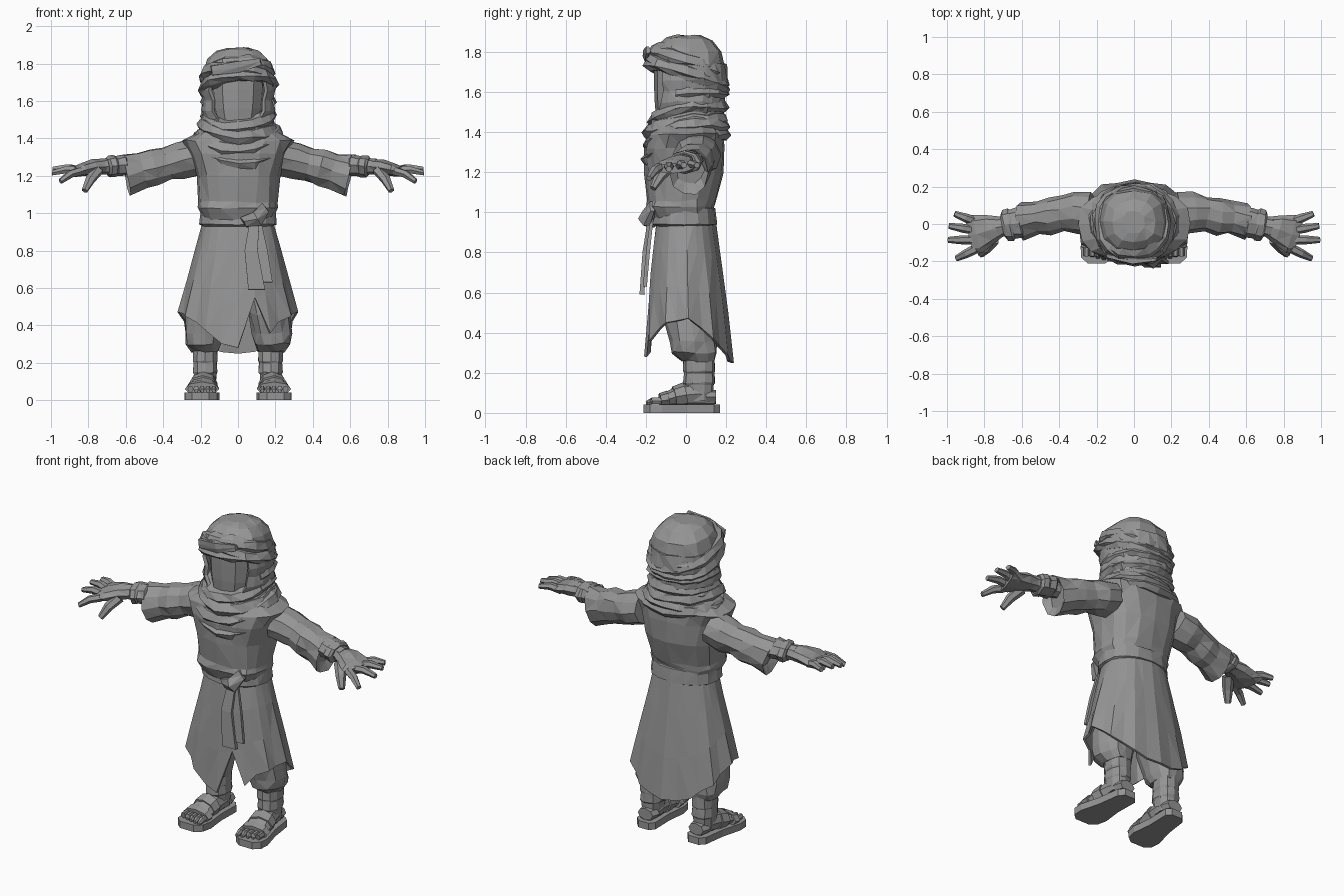
import bpy, bmesh, random
from math import sin, cos, pi, radians
from mathutils import Vector

random.seed(4)
if "Cube" in bpy.data.objects:
    bpy.data.objects.remove(bpy.data.objects["Cube"])

grey = bpy.data.materials.new("plain grey")
grey.use_nodes = True
grey.diffuse_color = (0.3, 0.3, 0.3, 1)
bsdf = grey.node_tree.nodes["Principled BSDF"]
bsdf.inputs["Base Color"].default_value = grey.diffuse_color
bsdf.inputs["Roughness"].default_value = 0.9


def loft(name, rings, closed=True, loop=False, caps=True, jitter=0, thick=0):
    """Skin a list of equal point rings; loop joins the last ring to the first."""
    bm = bmesh.new()
    shake = lambda: random.uniform(-jitter, jitter)
    rows = [[bm.verts.new(Vector(p) + Vector((shake(), shake(), shake()))) for p in r] for r in rings]
    n = len(rows[0])
    pairs = list(zip(rows, rows[1:])) + ([(rows[-1], rows[0])] if loop else [])
    for a, b in pairs:
        for i in range(n if closed else n - 1):
            j = (i + 1) % n
            bm.faces.new((a[i], a[j], b[j], b[i]))
    if caps and not loop:
        bm.faces.new(rows[0])
        bm.faces.new(rows[-1])
    if jitter:
        bmesh.ops.triangulate(bm, faces=[f for f in bm.faces if len(f.verts) == 4])
    bmesh.ops.recalc_face_normals(bm, faces=bm.faces)
    mesh = bpy.data.meshes.new(name)
    bm.to_mesh(mesh)
    bm.free()
    mesh.materials.append(grey)
    ob = bpy.data.objects.new(name, mesh)
    bpy.context.collection.objects.link(ob)
    if thick:
        mod = ob.modifiers.new("thickness", "SOLIDIFY")
        mod.thickness = thick
    return ob


def power(v, e):
    return abs(v) ** e * (1 if v > 0 else -1)


def around(a, rx, ry, e=1.0):
    """Point on a rounded oval; angle zero is the front, growing towards the left."""
    return power(sin(a), e) * rx, -power(cos(a), e) * ry


def oval(z, cy, rx, ry, n=14, e=1.0, tilt=0, cx=0):
    pts = [around(2 * pi * i / n, rx, ry, e) for i in range(n)]
    return [(cx + x, cy + y, z + tilt * y) for x, y in pts]


def tube(name, path, sizes, n=8, **kw):
    """Sections of half width and half height along a path, all facing one way."""
    path = [Vector(p) for p in path]
    d = (path[-1] - path[0]).normalized()
    side = d.cross(Vector((0, 0, 1)))
    side = side.normalized() if side.length > 0.5 else Vector((1, 0, 0))
    up = side.cross(d)
    off, k = (pi / 4, 1.41) if n == 4 else (0, 1)
    rings = []
    for c, (w, h) in zip(path, sizes):
        angles = [2 * pi * i / n + off for i in range(n)]
        rings.append([c + side * cos(a) * w * k + up * sin(a) * h * k for a in angles])
    return loft(name, rings, **kw)


def fold(name, zf, zb, cy, rx, ry, size, roll=0, n=18, e=0.9, ramp=1.5, jitter=0.008):
    """Cloth roll around the body, at height zf in front and zb behind."""
    rings = []
    for i in range(n):
        a = 2 * pi * i / n
        t = max(0, cos(a)) ** ramp if ramp else (cos(a) + 1) / 2
        z = zb + (zf - zb) * t + roll * sin(a)
        ring = []
        for dr, dz in ((-1, .9), (-.1, .6), (.35, -.2), (-.1, -.8), (-1, -.9)):
            x, y = around(a, rx + dr * size, ry + dr * size, e)
            ring.append((x, cy + y, z + dz * size))
        rings.append(ring)
    loft(name, rings, loop=True, jitter=jitter)


# Torso with a flared bodice hem
loft("torso", [oval(z, cy, rx, ry, 16, 0.8) for z, cy, rx, ry in (
    (.95, -.01, .18, .15), (1.03, -.03, .215, .17), (1.06, -.02, .21, .17), (1.2, -.01, .225, .195),
    (1.32, -.01, .26, .2), (1.39, 0, .3, .19), (1.43, 0, .22, .17))], jitter=0.006)

# Belt, knot and hanging sash ends
loft("belt", [oval(z, -.01, r, r - .042, 16, 0.9) for z, r in (
    (.93, .19), (.94, .207), (1.02, .2), (1.03, .18))], jitter=0.003)
tube("belt_knot", [(.03, -.175, .95), (.1, -.2, .97), (.15, -.165, 1.03)],
     [(.025, .03), (.04, .045), (.02, .03)], 6, jitter=0.006)
tube("sash_end_long", [(.09, -.18, .97), (.07, -.205, .8), (.1, -.22, .59)],
     [(.025, .01), (.035, .012), (.045, .012)], 4)
tube("sash_end_short", [(.1, -.17, .97), (.13, -.19, .8), (.15, -.205, .63)],
     [(.02, .008), (.028, .01), (.035, .01)], 4)

# Skirt with a pointed hem and a slit in front of the left leg
half = [.42, .45, .46, .47, .42, .37, .33, .29, .26]
hem = [.28, .55, .36] + half + [.25] + half[::-1] + [.37, .3]
skirt = []
for t, rx, ry in ((0, .185, .145), (.3, .225, .17), (.65, .268, .195), (1, .312, .217)):
    ring = []
    for i, low in enumerate(hem):
        x, y = around(2 * pi * i / len(hem), rx, ry, 0.9)
        pleat = 1 + 0.035 * t * (-1) ** i
        ring.append((x * pleat, y * pleat + .015 * t, .97 + (low - .97) * t))
    skirt.append(ring)
loft("skirt", skirt, caps=False, jitter=0.003, thick=0.014)

# Head, with the face set back in the hood
loft("head", [oval(z, cy, rx, ry, 12, 0.8) for z, cy, rx, ry in (
    (1.4, -.02, .09, .1), (1.48, -.02, .115, .13), (1.56, -.01, .135, .147),
    (1.66, 0, .145, .16), (1.76, 0, .15, .16))])

# Hood, open around the face
hood = []
for z, gap, rx, ry, cy in ((1.38, 22, .2, .185, 0), (1.46, 26, .195, .185, 0), (1.5, 36, .185, .18, .01),
                           (1.55, 42, .2, .185, .01), (1.6, 46, .19, .185, .015),
                           (1.66, 50, .2, .195, .015), (1.74, 50, .19, .19, .01)):
    start, n = radians(gap), 16
    arc = [start + (2 * pi - 2 * start) * i / n for i in range(n + 1)]
    hood.append([(x, y + cy, z) for x, y in (around(a, rx, ry, 0.9) for a in arc)])
loft("hood", hood, closed=False, caps=False, jitter=0.006, thick=0.02)

# Scarf folds draped over chest and shoulders
for i, (zf, zb, rx, ry) in enumerate(((1.46, 1.52, .19, .18), (1.41, 1.47, .205, .2),
                                      (1.34, 1.43, .225, .205), (1.27, 1.4, .24, .205))):
    fold("scarf_fold_%d" % (i + 1), zf, zb, 0, rx, ry, .045, roll=.012 * (-1) ** i)
for i, z in enumerate((1.6, 1.55)):
    loft("nape_fold_%d" % (i + 1), [
        [(x * k, y * k + .01, z + dz - .02 * i) for x, y in
         (around(radians(75 + 15 * j), .2, .2, 0.9) for j in range(15))]
        for k, dz in ((.9, .04), (1.03, -.01), (.92, -.03))],
        closed=False, caps=False, jitter=0.005, thick=0.01)

# Turban: crown and crossing wraps, lower at the back
loft("turban_crown", [oval(z, cy, rx, ry, 12, 0.85, tilt) for z, cy, rx, ry, tilt in (
    (1.68, .01, .18, .18, -.3), (1.75, .015, .19, .185, -.25), (1.82, .02, .165, .16, -.12),
    (1.865, .015, .115, .115, -.06), (1.884, .01, .06, .06, 0))], jitter=0.004)
for i, (zf, zb, r, roll) in enumerate(((1.805, 1.69, .185, .012), (1.78, 1.65, .198, -.02),
                                       (1.745, 1.62, .2, .018))):
    fold("turban_wrap_%d" % (i + 1), zf, zb, .005, r, r, .045, roll, 16, 0.9, 0, 0.007)
tube("turban_tuck", [(-.14, -.17, 1.76), (0, -.2, 1.78), (.12, -.19, 1.81)],
     [(.015, .03), (.02, .035), (.012, .02)], 6, jitter=0.004)

for s, word in ((1, "left"), (-1, "right")):
    # Sleeve with a hollow, drooping mouth
    sleeve = [(.22, .05, 1.3), (.31, .06, 1.28), (.38, .055, 1.262), (.45, .04, 1.245), (.51, .035, 1.225),
              (.6, .015, 1.2), (.57, .02, 1.215)]
    tube(word + "_sleeve", [(s * x, y, z) for x, y, z in sleeve],
         [(.12, .1), (.11, .1), (.093, .09), (.1, .103), (.088, .098), (.1, .118), (.07, .075)], 10, jitter=0.006)
    # Forearm and wrist wrap
    tube(word + "_forearm", [(s * .5, .03, 1.25), (s * .74, -.02, 1.25)], [(.055, .05), (.055, .042)])
    tube(word + "_wrist_wrap", [(s * x, .01 - (x - .6) * .2, 1.258 - (x - .6) * .1) for x in (.6, .61, .65, .66, .69, .7)],
         [(.065, .05), (.083, .057), (.078, .054), (.087, .06), (.084, .058), (.065, .05)], 8, jitter=0.003)
    # Palm, fingers and thumb
    tube(word + "_palm", [(s * .7, -.01, 1.25), (s * .77, -.03, 1.245), (s * .84, -.055, 1.23), (s * .88, -.06, 1.22)],
         [(.05, .04), (.08, .044), (.105, .034), (.1, .025)], jitter=0.003)
    fingers = (("little", .01, .96, .055, 1.235), ("ring", -.035, .99, -.01, 1.235),
               ("middle", -.085, .995, -.085, 1.215), ("index", -.13, .95, -.185, 1.17))
    for label, y, tx, ty, tz in fingers:
        base, tip = Vector((s * .84, y, 1.225)), Vector((s * tx, ty, tz))
        mid = base.lerp(tip, .5) + Vector((0, 0, .012))
        tube("%s_%s_finger" % (word, label), [base, mid, tip], [(.026, .024), (.024, .022), (.016, .015)], 6)
    tube(word + "_thumb", [(s * .75, -.08, 1.23), (s * .79, -.13, 1.18), (s * .82, -.165, 1.12)],
         [(.035, .03), (.03, .026), (.018, .016)], 6)
    # Baggy trouser leg and ankle wraps
    loft(word + "_trouser_leg", [oval(z, cy, rx, ry, 12, 0.9, 0, s * cx) for z, cx, cy, rx, ry in (
        (.62, .12, .02, .1, .12), (.46, .165, .02, .11, .13), (.36, .18, .035, .105, .12),
        (.3, .185, .04, .095, .115), (.26, .175, .06, .07, .085))], jitter=0.007)
    loft(word + "_ankle_wrap", [oval(z, .065, r, r + .012, 10, 0.85, 0, s * .175) for z, r in (
        (.06, .055), (.14, .062), (.15, .068), (.2, .064), (.21, .068), (.29, .066))], jitter=0.002)
    # Sandal sole from its outline
    outline = [(.17, .035), (.14, .062), (0, .07), (-.12, .093), (-.18, .085), (-.212, .045)]
    edge = [(.183 - y * .08 + w, y) for y, w in outline] + [(.183 - y * .08 - w, y) for y, w in outline[::-1]]
    loft(word + "_sole", [[(s * x, y, z) for x, y in edge] for z in (0, .042)])
    # Foot, straps and toes
    tube(word + "_foot", [(s * .172, .14, .075), (s * .175, .06, .095), (s * .185, -.02, .088), (s * .192, -.13, .06)],
         [(.045, .04), (.06, .065), (.068, .055), (.08, .03)], 8)
    tube(word + "_instep_strap", [(s * .183, -.005, .09), (s * .19, -.06, .08)], [(.075, .063), (.08, .052)], 8)
    tube(word + "_toe_strap", [(s * .19, -.09, .065), (s * .193, -.13, .06)], [(.09, .046), (.092, .038)], 8)
    tube(word + "_heel_strap", [(s * .172, .15, .08), (s * .172, .1, .08)], [(.05, .035), (.064, .035)], 8)
    for k in range(5):
        x = .13 + k * .031
        tube("%s_toe_%d" % (word, k + 1), [(s * x, -.11, .06), (s * x, -.17, .06), (s * x, -.2 + k * .008, .05)],
             [(.015, .02), (.016, .018), (.01, .01)], 6)
